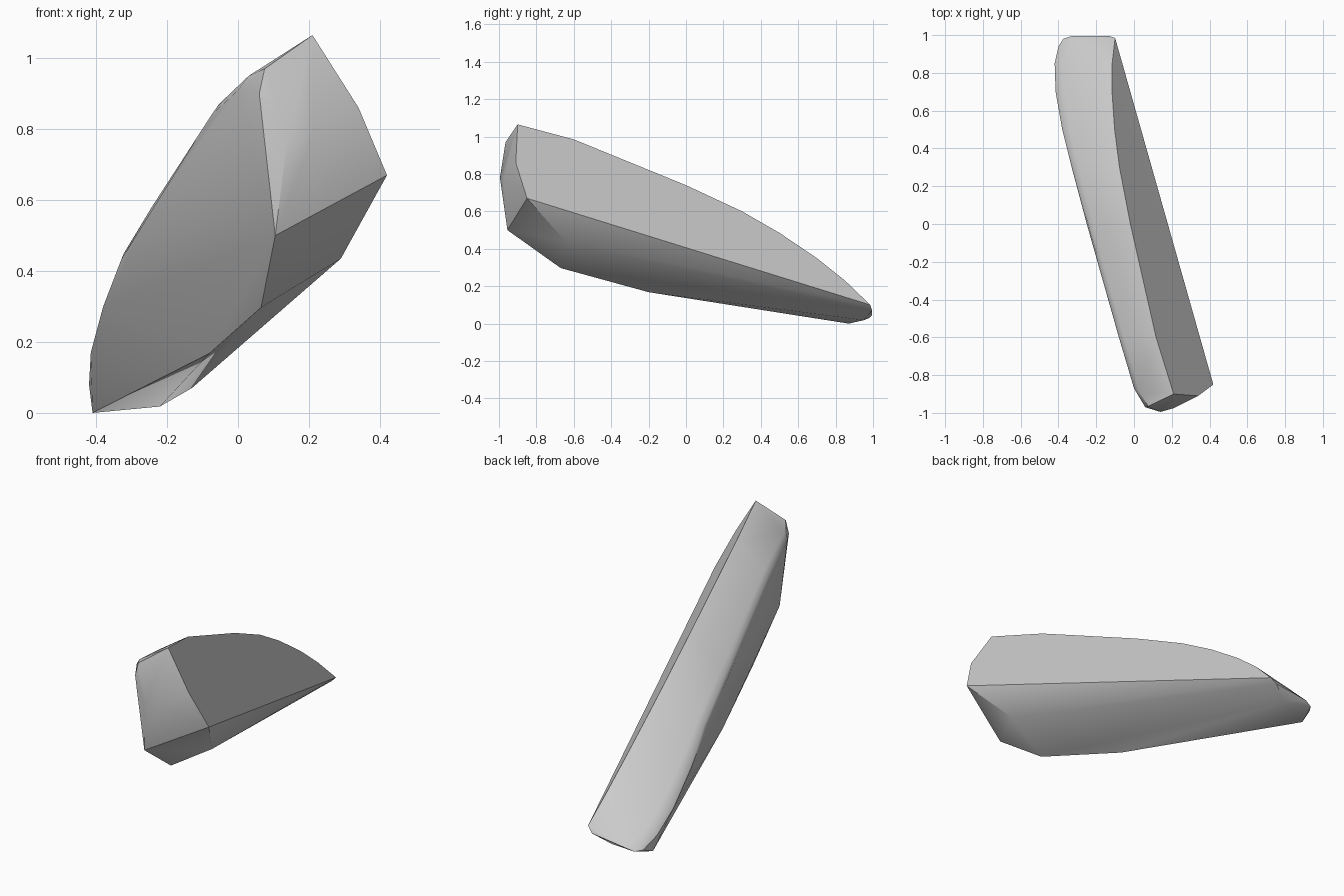
import bpy, bmesh, math
from mathutils import Vector

cube = bpy.data.objects.get("Cube")
if cube:
    bpy.data.objects.remove(cube, do_unlink=True)

# One flat stone grey
grey = bpy.data.materials.new("stone grey")
grey.use_nodes = True
colour = (0.6, 0.6, 0.6, 1)
grey.diffuse_color = colour
grey.node_tree.nodes["Principled BSDF"].inputs["Base Color"].default_value = colour

# Flat broad side, given by one corner and its normal
CORNER = Vector((0.21, -0.90, 1.065))
SIDE_NORMAL = Vector((0.695, 0.325, 0.41))
STRIP_NORMAL = Vector((-0.58, 0.1, 0.8))


def on_side(y, z):
    """Point of the flat side at the given depth and height."""
    n = SIDE_NORMAL
    x = CORNER.x - (n.y * (y - CORNER.y) + n.z * (z - CORNER.z)) / n.x
    return Vector((x, y, z))


# Blunt front end
front_end = [
    CORNER, (0.34, -0.91, 0.86), (0.42, -0.85, 0.67), (0.105, -0.955, 0.50),
    (0.14, -0.995, 0.78), (0.21, -0.975, 0.78), (0.075, -0.965, 0.97),
    (0.06, -0.97, 0.90), (0.0, -0.87, 0.91), (0.03, -0.89, 0.95),
]
# Faceted underside
underside = [
    (0.29, -0.64, 0.435), (0.065, -0.67, 0.297), (-0.08, -0.20, 0.168),
    (-0.41, 0.87, 0.0), (-0.22, 0.95, 0.018),
]
# Rounded back tip
back_tip = [
    (-0.10, 0.985, 0.10), (-0.13, 0.995, 0.07), (-0.33, 0.995, 0.045),
    (-0.375, 0.98, 0.03),
]
# Curved top strip: depth, outer edge x, outer edge z, inner edge z
stations = [
    (-0.6, -0.08, 0.82, 0.985), (0.0, -0.25, 0.56, 0.74),
    (0.3, -0.33, 0.43, 0.60), (0.5, -0.38, 0.30, 0.485),
    (0.7, -0.415, 0.17, 0.35), (0.85, -0.42, 0.08, 0.23),
    (0.94, -0.40, 0.03, 0.14),
]
top_strip = []
for y, x, z_outer, z_inner in stations:
    outer, inner = Vector((x, y, z_outer)), on_side(y, z_inner)
    shoulder = outer.lerp(inner, 0.2) + STRIP_NORMAL * 0.022
    soft = outer.lerp(inner, 0.06) + STRIP_NORMAL * 0.012
    top_strip += [outer, soft, shoulder, inner]

# Wrap the outline points in one solid
bm = bmesh.new()
for p in front_end + underside + back_tip + top_strip:
    bm.verts.new(p)
hull = bmesh.ops.convex_hull(bm, input=bm.verts[:])
loose = [v for v in bm.verts if not v.link_faces]
bmesh.ops.delete(bm, geom=loose, context='VERTS')
bmesh.ops.dissolve_limit(bm, angle_limit=math.radians(2), verts=bm.verts[:], edges=bm.edges[:])
bmesh.ops.recalc_face_normals(bm, faces=bm.faces[:])

mesh = bpy.data.meshes.new("stone_shard")
bm.to_mesh(mesh)
bm.free()
mesh.materials.append(grey)
shard = bpy.data.objects.new("stone_shard", mesh)
bpy.context.collection.objects.link(shard)

# Smooth the rounded edges, keep the creases
bpy.ops.object.select_all(action='DESELECT')
shard.select_set(True)
bpy.context.view_layer.objects.active = shard
bpy.ops.object.shade_smooth_by_angle(angle=math.radians(28))
